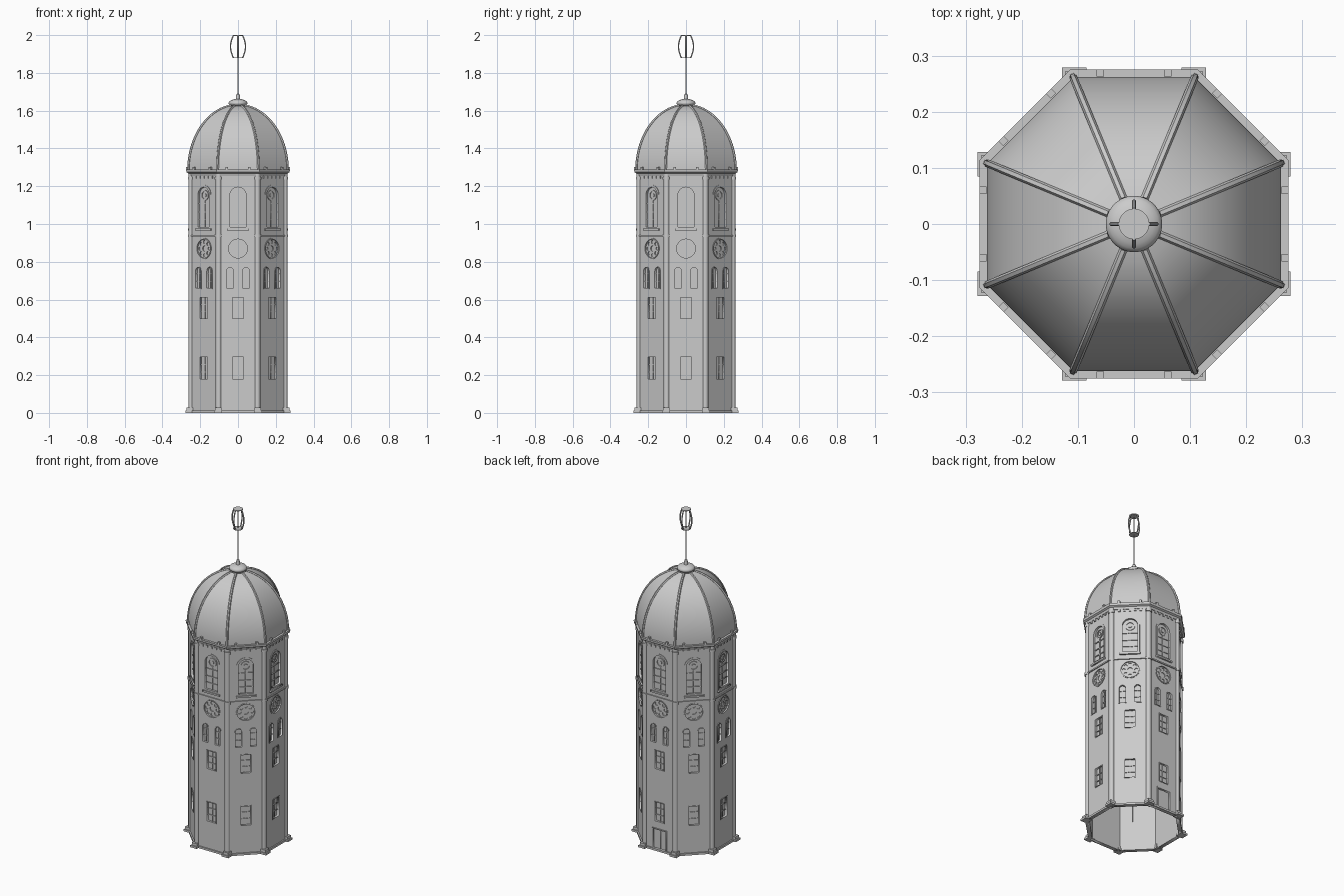
import bpy, bmesh
from math import pi, sin, cos, tan, radians
from mathutils import Matrix, Vector

cube = bpy.data.objects.get("Cube")
if cube:
    bpy.data.objects.remove(cube, do_unlink=True)

stone = bpy.data.materials.new("grey_stone")
stone.use_nodes = True
GREY = (0.6, 0.6, 0.6, 1)
stone.diffuse_color = GREY
stone.node_tree.nodes["Principled BSDF"].inputs["Base Color"].default_value = GREY

WALL = 0.255                      # distance from axis to each wall face
STEP = pi / 4
SIDES = [i * STEP for i in range(8)]
CORNERS = [a + STEP / 2 for a in SIDES]
BACK = pi / 2


def finish(name, bm, smooth=None):
    me = bpy.data.meshes.new(name)
    bm.to_mesh(me)
    bm.free()
    me.materials.append(stone)
    if smooth:
        me.shade_smooth()
        me.set_sharp_from_angle(angle=radians(smooth))
    ob = bpy.data.objects.new(name, me)
    bpy.context.collection.objects.link(ob)
    return ob


def curve_mesh(cu):
    ob = bpy.data.objects.new("temp_curve", cu)
    bpy.context.collection.objects.link(ob)
    dg = bpy.context.evaluated_depsgraph_get()
    me = bpy.data.meshes.new_from_object(ob.evaluated_get(dg))
    bpy.data.objects.remove(ob)
    return me


def copies(name, me, matrices, smooth=None):
    bm = bmesh.new()
    for m in matrices:
        start = len(bm.verts)
        bm.from_mesh(me)
        bm.verts.ensure_lookup_table()
        bmesh.ops.transform(bm, matrix=m, verts=bm.verts[start:])
    bpy.data.meshes.remove(me)
    return finish(name, bm, smooth)


def facing(a):
    """Local x runs along the wall, y goes up, z points outward."""
    return Matrix(((-sin(a), 0, cos(a), 0), (cos(a), 0, sin(a), 0),
                   (0, 1, 0, 0), (0, 0, 0, 1)))


def slab(loops, low, high):
    """Flat outline with holes, extruded from low to high."""
    cu = bpy.data.curves.new("outline", "CURVE")
    cu.dimensions, cu.fill_mode = "2D", "BOTH"
    cu.extrude = (high - low) / 2
    for loop in loops:
        sp = cu.splines.new("POLY")
        sp.points.add(len(loop) - 1)
        for p, (x, y) in zip(sp.points, loop):
            p.co = (x, y, 0, 1)
        sp.use_cyclic_u = True
    me = curve_mesh(cu)
    me.transform(Matrix.Translation((0, 0, (low + high) / 2)))
    return me


def on_walls(name, loops, low, high, sides=SIDES):
    return copies(name, slab(loops, low, high), [facing(a) for a in sides])


def rect(x, z0, z1, w, grow=0):
    h = w / 2 + grow
    return [(x - h, z0 - grow), (x + h, z0 - grow), (x + h, z1 + grow), (x - h, z1 + grow)]


def arch(x, z0, z1, w, grow=0):
    h, spring = w / 2 + grow, z1 - w / 2
    top = [(x + h * cos(pi * i / 12), spring + h * sin(pi * i / 12)) for i in range(13)]
    return [(x - h, z0 - grow), (x + h, z0 - grow)] + top


def circle(x, z, r, n=24):
    return [(x + r * cos(2 * pi * i / n), z + r * sin(2 * pi * i / n)) for i in range(n)]


def lathe(name, profile, n=8, smooth=None, closed=False):
    """Profile of (distance to face, height), turned into n sides."""
    bm = bmesh.new()
    k = 1 / cos(pi / n)
    rings = []
    for r, z in profile:
        rings.append([bm.verts.new((r * k * cos(pi / n + 2 * pi * i / n),
                                    r * k * sin(pi / n + 2 * pi * i / n), z)) for i in range(n)])
    pairs = list(zip(rings, rings[1:])) + ([(rings[-1], rings[0])] if closed else [])
    for a, b in pairs:
        for i in range(n):
            j = (i + 1) % n
            bm.faces.new((a[i], a[j], b[j], b[i]))
    if not closed:
        for r in (rings[0], rings[-1]):
            if (r[0].co.xy.length < 0.04):
                bm.faces.new(r)
    bmesh.ops.recalc_face_normals(bm, faces=bm.faces[:])
    return finish(name, bm, smooth)


def band(name, inner, outer, z0, z1):
    return lathe(name, [(inner, z0), (outer, z0), (outer, z1), (inner, z1)], closed=True)


def rods(name, path, radius, angles):
    """Bent bar through (distance, height) points, repeated around the axis."""
    cu = bpy.data.curves.new("path", "CURVE")
    cu.dimensions = "3D"
    cu.bevel_depth, cu.bevel_resolution, cu.use_fill_caps = radius, 1, True
    sp = cu.splines.new("POLY")
    sp.points.add(len(path) - 1)
    for p, (r, z) in zip(sp.points, path):
        p.co = (r, 0, z, 1)
    return copies(name, curve_mesh(cu), [Matrix.Rotation(a, 4, "Z") for a in angles], 40)


def boxes(name, size, places):
    bm = bmesh.new()
    for m in places:
        bmesh.ops.create_cube(bm, size=1, matrix=m @ Matrix.Diagonal((*size, 1)))
    return finish(name, bm)


# Window layout shared by every wall: shape, arguments, frame width
tall = (0, 0.985, 1.195, 0.085)
pairs = [(x, 0.66, 0.77, 0.036) for x in (-0.042, 0.042)]
plain = [(0, 0.18, 0.295, 0.056), (0, 0.5, 0.61, 0.056)]
ROSE = 0.87
openings = ([arch(*tall), circle(0, ROSE, 0.05)] + [arch(*p) for p in pairs]
            + [rect(*p) for p in plain])

# Walls
wall = rect(0, 0, 1.28, 0.208)
door = rect(0, 0.012, 0.13, 0.085)
on_walls("wall_panels", [wall] + openings, WALL - 0.015, WALL, [a for a in SIDES if a != BACK])
on_walls("back_wall_panel", [wall, door] + openings, WALL - 0.015, WALL, [BACK])

# Window panes, set back in the openings
on_walls("window_panes", openings, WALL - 0.013, WALL - 0.01)

# Frames
for name, shape, args, t in (("tall_window_frames", arch, [tall], 0.012),
                             ("paired_window_frames", arch, pairs, 0.004),
                             ("plain_window_frames", rect, plain, 0.004)):
    loops = [shape(*p, grow=g) for p in args for g in (0, t)]
    on_walls(name, loops, WALL - 0.01, WALL + 0.003)
on_walls("rose_window_frames", [circle(0, ROSE, r) for r in (0.05, 0.056)], WALL - 0.01, WALL + 0.003)
on_walls("tall_window_sills", [rect(0, 0.965, 0.975, 0.115)], WALL, WALL + 0.01)

# Glazing bars
bars = WALL - 0.011, WALL - 0.005
for i, z in enumerate((1.02, 1.06, 1.105)):
    on_walls(f"tall_window_crossbar_{i + 1}", [rect(0, z, z + 0.005, 0.085)], *bars)
on_walls("tall_window_mullions", [rect(0, 0.985, 1.125, 0.005)], *bars)
on_walls("tall_window_rings", [circle(0, 1.152, r) for r in (0.027, 0.021, 0.01)], *bars)
for i, (x, z0, z1, w) in enumerate(plain):
    on_walls(f"plain_window_mullions_{i + 1}", [rect(0, z0, z1, 0.004)], *bars)
    on_walls(f"plain_window_crossbars_{i + 1}",
             [rect(0, z0 + (z1 - z0) * f, z0 + (z1 - z0) * f + 0.004, w) for f in (0.3, 0.65)], *bars)
for i, (x, z0, z1, w) in enumerate(pairs):
    on_walls(f"paired_window_mullions_{i + 1}", [rect(x, z0, z1, 0.004)], *bars)
    on_walls(f"paired_window_crossbars_{i + 1}",
             [rect(x, z, z + 0.004, w) for z in (0.695, 0.735)], *bars)

# Rose window tracery
petals = [circle(0.035 * cos(a), ROSE + 0.035 * sin(a), 0.01, 10) for a in SIDES]
on_walls("rose_tracery", [circle(0, ROSE, 0.05), circle(0, ROSE, 0.015)] + petals, *bars)

# Door in the back wall
on_walls("back_door", [door], WALL - 0.013, WALL - 0.008, [BACK])
on_walls("back_door_frame", [door, rect(0, 0.012, 0.13, 0.085, 0.006)], WALL - 0.01, WALL + 0.005, [BACK])
on_walls("back_door_post", [rect(0, 0.012, 0.13, 0.005)], WALL - 0.009, WALL - 0.004, [BACK])

# Corner pilasters wrapping each angle of the tower
def chevron(depth, reach):
    half = STEP / 2
    pts = []
    for dist in (WALL - 0.01, WALL + depth):
        tip = dist / cos(half)
        side = (tip - reach * sin(half), reach * cos(half))
        row = [(side[0], -side[1]), (tip, 0), side]
        pts += row if dist < WALL else row[::-1]
    return pts


def at_corners(name, depth, reach, z0, z1):
    return copies(name, slab([chevron(depth, reach)], z0, z1),
                  [Matrix.Rotation(a, 4, "Z") for a in CORNERS])


at_corners("corner_pilasters", 0.007, 0.016, 0, 1.28)
at_corners("pilaster_collars", 0.011, 0.019, 0.93, 0.945)
at_corners("pilaster_capitals", 0.011, 0.019, 1.235, 1.25)

# Plinth, square corner blocks, string course and cornice
band("plinth", WALL - 0.015, WALL + 0.008, 0, 0.012)
corner = [Vector((WALL / cos(STEP / 2) * cos(a), WALL / cos(STEP / 2) * sin(a), 0)) for a in CORNERS]
boxes("corner_feet", (0.044, 0.044, 0.012), [Matrix.Translation(c + Vector((0, 0, 0.006))) for c in (v * 0.985 + v.normalized() * 0.006 for v in corner)])
boxes("corner_foot_caps", (0.034, 0.034, 0.016), [Matrix.Translation(c + Vector((0, 0, 0.02))) for c in corner])
band("string_course", WALL - 0.01, WALL + 0.006, 0.935, 0.943)
lathe("cornice", [(0.24, 1.255), (0.259, 1.255), (0.263, 1.268), (0.273, 1.274),
                  (0.275, 1.288), (0.24, 1.288)], closed=True)
boxes("eave_blocks", (0.013, 0.012, 0.016),
      [facing(a) @ Matrix.Translation((x, 1.294, 0.269)) @ Matrix.Rotation(pi / 2, 4, "X")
       for a in SIDES for x in (-0.06, 0.06)])
boxes("dentils", (0.012, 0.012, 0.008),
      [facing(a) @ Matrix.Translation((x * 0.03, 1.248, WALL + 0.001))
       for a in SIDES for x in (-2, -1, 0, 1, 2)])

# Dome with ribs along its edges
curve = [(0.262 * cos(t), 1.285 + 0.345 * sin(t)) for t in (radians(80) * i / 18 for i in range(19))]
lathe("dome", curve, smooth=12)
rods("dome_ribs", [(r / cos(STEP / 2), z) for r, z in curve], 0.007, CORNERS)

# Crown, mast and open lantern finial
crown = [(0.05 * cos(t), 1.64 + 0.022 * sin(t)) for t in (pi * (i / 12 - 0.5) for i in range(1, 12))]
lathe("crown", crown, 32, 40)
lathe("mast_socket", [(0.012, 1.655), (0.009, 1.685), (0.004, 1.69)], 12, 30)
lathe("mast", [(0.0035, 1.66), (0.0035, 1.998)], 8, 50)
for name, z in (("finial_lower_disc", 1.878), ("finial_upper_disc", 1.996)):
    lathe(name, [(0.027, z), (0.027, z + 0.004)], 24, 40)
rods("finial_bars", [(0.025 + 0.015 * sin(pi * i / 8), 1.88 + 0.118 * i / 8) for i in range(9)],
     0.004, [i * pi / 2 for i in range(4)])
